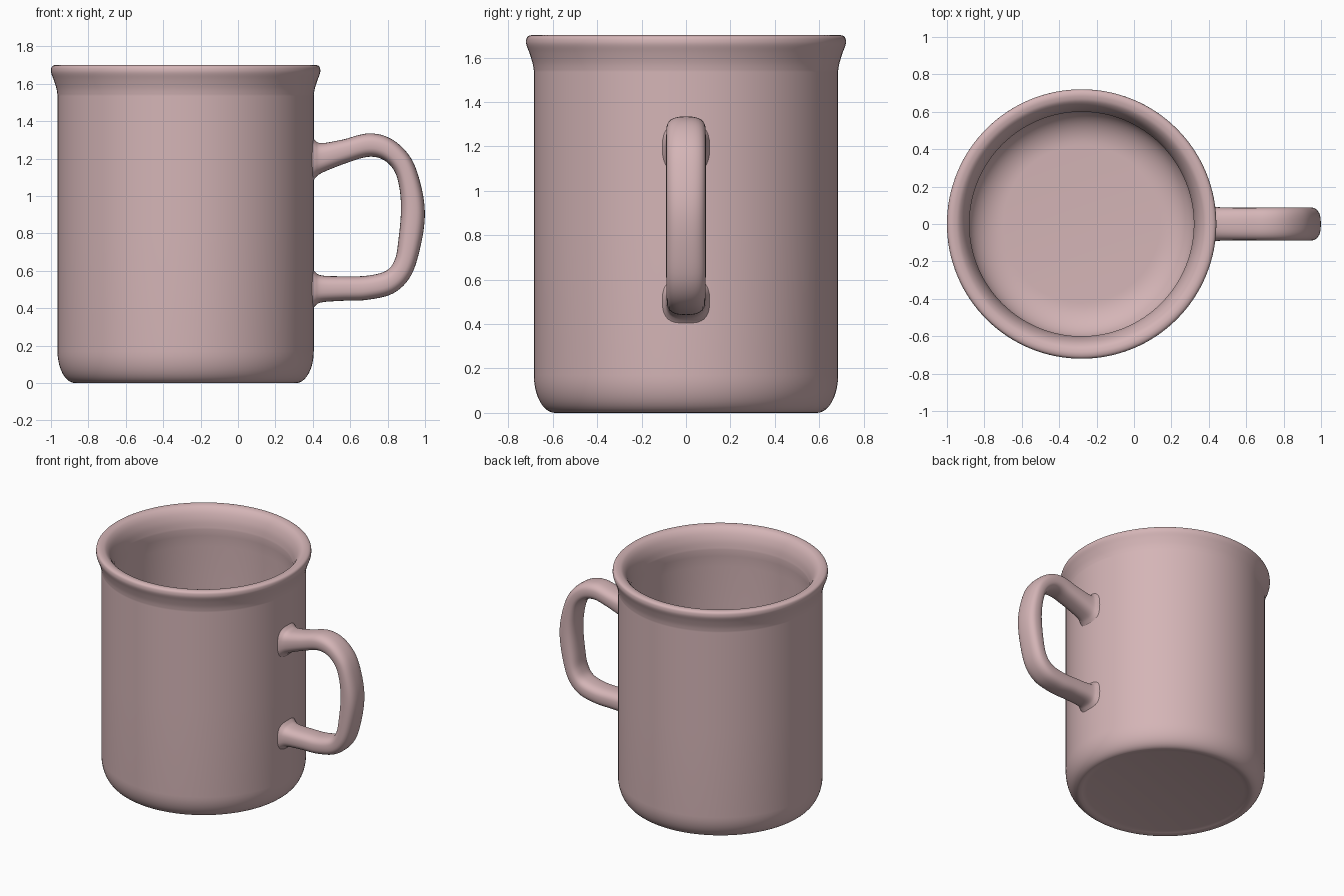
import bpy, bmesh, math
from mathutils import Vector

if "Cube" in bpy.data.objects:
    bpy.data.objects.remove(bpy.data.objects["Cube"])

CX = -0.28          # axis of the cup
SEG = 128

clay = bpy.data.materials.new("dusty pink glaze")
clay.diffuse_color = (0.66, 0.46, 0.47, 1)
clay.use_nodes = True
clay.node_tree.nodes["Principled BSDF"].inputs["Base Color"].default_value = clay.diffuse_color


def finish(bm, name):
    bmesh.ops.remove_doubles(bm, verts=bm.verts, dist=1e-5)
    bmesh.ops.recalc_face_normals(bm, faces=bm.faces)
    me = bpy.data.meshes.new(name)
    bm.to_mesh(me)
    bm.free()
    me.materials.append(clay)
    ob = bpy.data.objects.new(name, me)
    bpy.context.collection.objects.link(ob)
    bpy.ops.object.select_all(action='DESELECT')
    ob.select_set(True)
    bpy.context.view_layer.objects.active = ob
    bpy.ops.object.shade_smooth_by_angle(angle=math.radians(40))
    return ob


def arc(cx, cz, rx, rz, a0, a1, n=10):
    """Elliptical arc of profile points, angles in degrees."""
    out = []
    for i in range(n + 1):
        a = math.radians(a0 + (a1 - a0) * i / n)
        out.append((cx + rx * math.cos(a), cz + rz * math.sin(a)))
    return out


def smooth(points, n=6):
    """Catmull-Rom curve through points of any dimension."""
    p = [points[0]] + list(points) + [points[-1]]
    out = []
    for i in range(1, len(p) - 2):
        for k in range(n):
            t = k / n
            out.append(tuple(
                0.5 * (2 * b + (c - a) * t + (2 * a - 5 * b + 4 * c - d) * t * t
                       + (3 * b - a - 3 * c + d) * t ** 3)
                for a, b, c, d in zip(p[i - 1], p[i], p[i + 1], p[i + 2])))
    out.append(tuple(points[-1]))
    return out


# cup: one closed profile, outside then inside, spun round the axis
profile = [(0, 0.012), (0.54, 0.012), (0.57, 0.006)]
profile += arc(0.59, 0.17, 0.095, 0.17, -90, 0)
profile += [(0.685, 0.8), (0.685, 1.535)]
profile += smooth([(0.685, 1.54), (0.691, 1.575), (0.705, 1.62), (0.718, 1.655),
                   (0.72, 1.675), (0.715, 1.692), (0.70, 1.70), (0.68, 1.70),
                   (0.655, 1.69), (0.63, 1.66), (0.61, 1.61), (0.60, 1.55)], 4)
profile += [(0.605, 1.50), (0.61, 1.42), (0.61, 0.8)]
profile += arc(0.42, 0.25, 0.19, 0.16, 0, -90, 12)
profile += [(0, 0.09)]

bm = bmesh.new()
vs = [bm.verts.new((CX + r, 0, z)) for r, z in profile]
es = [bm.edges.new(pair) for pair in zip(vs, vs[1:])]
bmesh.ops.spin(bm, geom=vs + es, cent=(CX, 0, 0), axis=(0, 0, 1),
               angle=math.tau, steps=SEG, use_merge=False)
finish(bm, "cup")

# handle: outer x, outer z, inner x, inner z, half width
stations = [
    (0.385, 1.335, 0.385, 1.05, 0.112),
    (0.412, 1.298, 0.412, 1.095, 0.100),
    (0.450, 1.283, 0.455, 1.127, 0.090),
    (0.560, 1.302, 0.590, 1.180, 0.087),
    (0.700, 1.335, 0.700, 1.210, 0.088),
    (0.820, 1.305, 0.780, 1.192, 0.089),
    (0.920, 1.210, 0.838, 1.130, 0.089),
    (0.975, 1.070, 0.865, 1.030, 0.089),
    (0.999, 0.910, 0.871, 0.910, 0.089),
    (0.978, 0.740, 0.857, 0.760, 0.089),
    (0.925, 0.575, 0.840, 0.665, 0.089),
    (0.830, 0.480, 0.795, 0.602, 0.088),
    (0.690, 0.445, 0.690, 0.574, 0.087),
    (0.560, 0.440, 0.560, 0.571, 0.087),
    (0.450, 0.432, 0.450, 0.575, 0.090),
    (0.412, 0.412, 0.412, 0.595, 0.100),
    (0.385, 0.375, 0.385, 0.635, 0.112),
]
SIDES = 32


def soft(v):
    """Squares off a sine or cosine into a rounded-rectangle section."""
    return math.copysign(abs(v) ** 0.75, v)


bm = bmesh.new()
rings = []
for ox, oz, ix, iz, w in smooth(stations):
    o, i = Vector((ox, 0, oz)), Vector((ix, 0, iz))
    mid, half = (o + i) / 2, (o - i) / 2
    rings.append([bm.verts.new(mid + half * soft(math.cos(math.tau * k / SIDES))
                               + Vector((0, w * soft(math.sin(math.tau * k / SIDES)), 0)))
                  for k in range(SIDES)])
for a, b in zip(rings, rings[1:]):
    for k in range(SIDES):
        j = (k + 1) % SIDES
        bm.faces.new((a[k], a[j], b[j], b[k]))
bm.faces.new(rings[0])
bm.faces.new(rings[-1])
finish(bm, "handle")
